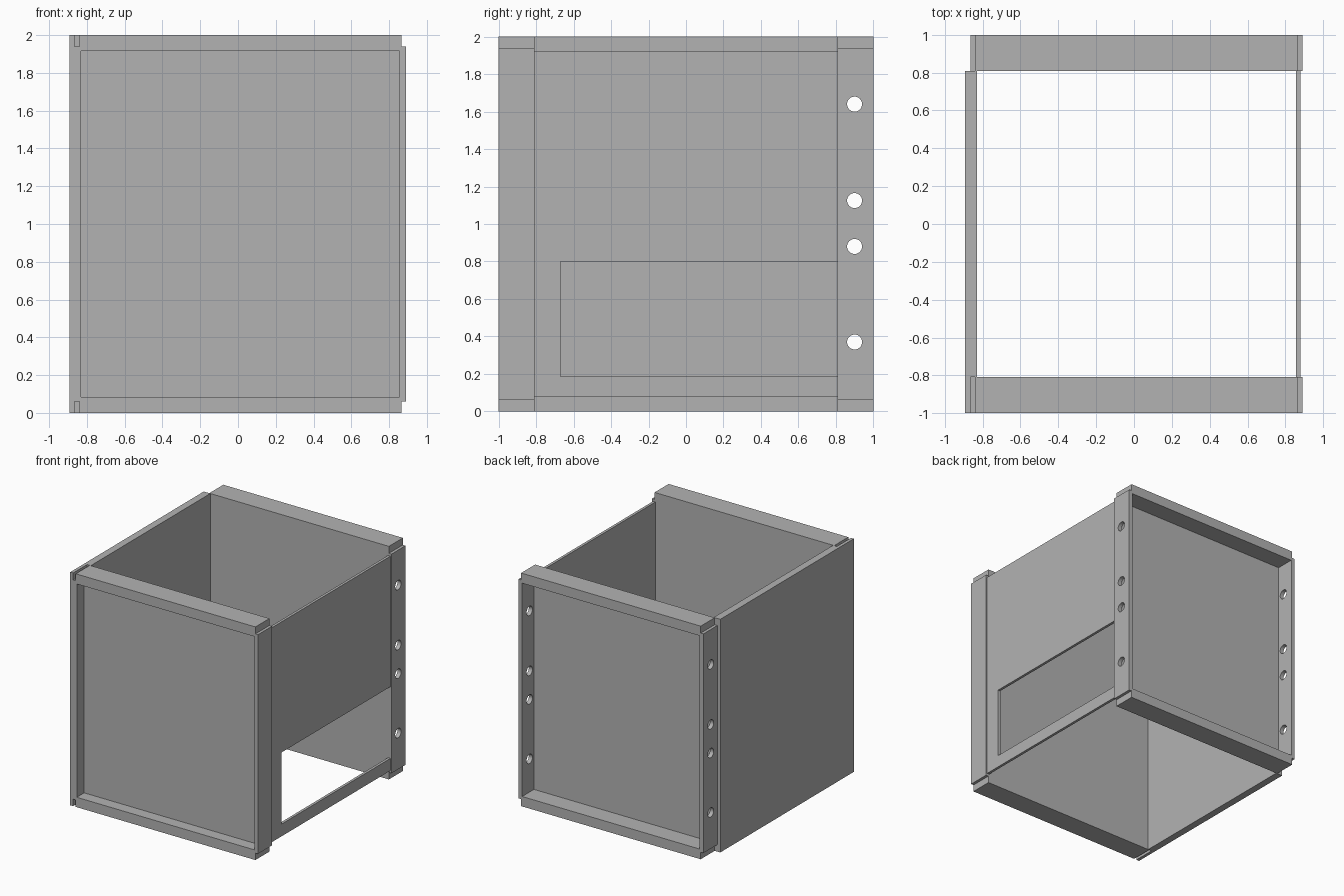
import bpy
import bmesh
from mathutils import Vector, Matrix
from math import pi

if "Cube" in bpy.data.objects:
    bpy.data.objects.remove(bpy.data.objects["Cube"], do_unlink=True)

# Single grey finish
grey = bpy.data.materials.new("plain_grey")
grey.use_nodes = True
colour = (0.45, 0.45, 0.45, 1)
grey.diffuse_color = colour
grey.node_tree.nodes["Principled BSDF"].inputs["Base Color"].default_value = colour


def finish(name, bm):
    bmesh.ops.recalc_face_normals(bm, faces=bm.faces)
    mesh = bpy.data.meshes.new(name)
    bm.to_mesh(mesh)
    bm.free()
    mesh.materials.append(grey)
    obj = bpy.data.objects.new(name, mesh)
    bpy.context.collection.objects.link(obj)
    return obj


def extrude(name, axis, outline, start, end):
    """Extrude a flat outline along one axis; outline uses the other two axes in order."""
    bm = bmesh.new()
    verts = []
    for p in outline:
        co = list(p)
        co.insert(axis, start)
        verts.append(bm.verts.new(co))
    face = bm.faces.new(verts)
    grown = bmesh.ops.extrude_face_region(bm, geom=[face])["geom"]
    shift = Vector((0, 0, 0))
    shift[axis] = end - start
    bmesh.ops.translate(bm, vec=shift, verts=[v for v in grown if isinstance(v, bmesh.types.BMVert)])
    return finish(name, bm)


def box(name, x, y, z):
    return extrude(name, 2, [(x[0], y[0]), (x[1], y[0]), (x[1], y[1]), (x[0], y[1])], *z)


def drill(obj, x, y, heights, radius):
    bm = bmesh.new()
    for z in heights:
        place = Matrix.Translation((x, y, z)) @ Matrix.Rotation(pi / 2, 4, "Y")
        bmesh.ops.create_cone(bm, cap_ends=True, segments=32, radius1=radius,
                              radius2=radius, depth=0.3, matrix=place)
    cutter = finish("hole_cutter", bm)
    cutter.hide_render = True
    mod = obj.modifiers.new("holes", "BOOLEAN")
    mod.operation = "DIFFERENCE"
    mod.solver = "EXACT"
    mod.object = cutter
    graph = bpy.context.evaluated_depsgraph_get()
    drilled = bpy.data.meshes.new_from_object(obj.evaluated_get(graph))
    obj.modifiers.clear()
    obj.data = drilled
    bpy.data.objects.remove(cutter, do_unlink=True)


# Shared sizes
MID = 0.0125          # middle of the end frames in x
INNER, BAR, OUTER = 0.8425, 0.8525, 0.8775
RAIL, TAB = 0.085, 0.06
holes = (0.37, 0.88, 1.125, 1.64)

# Front and back frames: rails, recessed panel, side flanges
for end, y, panel_y in (("front", (-1, -0.81), (-0.9, -0.81)),
                        ("back", (0.81, 1), (0.81, 0.84))):
    span = (MID - BAR, MID + BAR)
    box(end + "_bottom_rail", span, y, (0, RAIL))
    box(end + "_top_rail", span, y, (2 - RAIL, 2))
    box(end + "_panel", (MID - INNER, MID + INNER), panel_y, (RAIL, 2 - RAIL))
    for side, s in (("left", 1), ("right", -1)):
        lower = [(INNER, RAIL), (BAR, RAIL), (BAR, TAB), (OUTER, TAB)]
        upper = [(x, 2 - z) for x, z in reversed(lower)]
        outline = [(MID + s * x, z) for x, z in lower + upper]
        flange = extrude(f"{end}_{side}_flange", 1, outline, *y)
        if end == "back":
            drill(flange, MID + s * BAR, 0.9, holes, 0.04)

# Thick side wall with a thin lip covering the front frame
extrude("right_wall", 2, [(-0.8925, -1), (-0.865, -1), (-0.865, -0.81),
                          (-0.83, -0.81), (-0.83, 0.81), (-0.8925, 0.81)], 0, 2)

# Thin side panel with an opening towards the back
extrude("left_panel", 0, [(-0.81, 0.08), (0.81, 0.08), (0.81, 0.185), (-0.67, 0.185),
                          (-0.67, 0.8), (0.81, 0.8), (0.81, 1.92), (-0.81, 1.92)], 0.857, 0.88)
